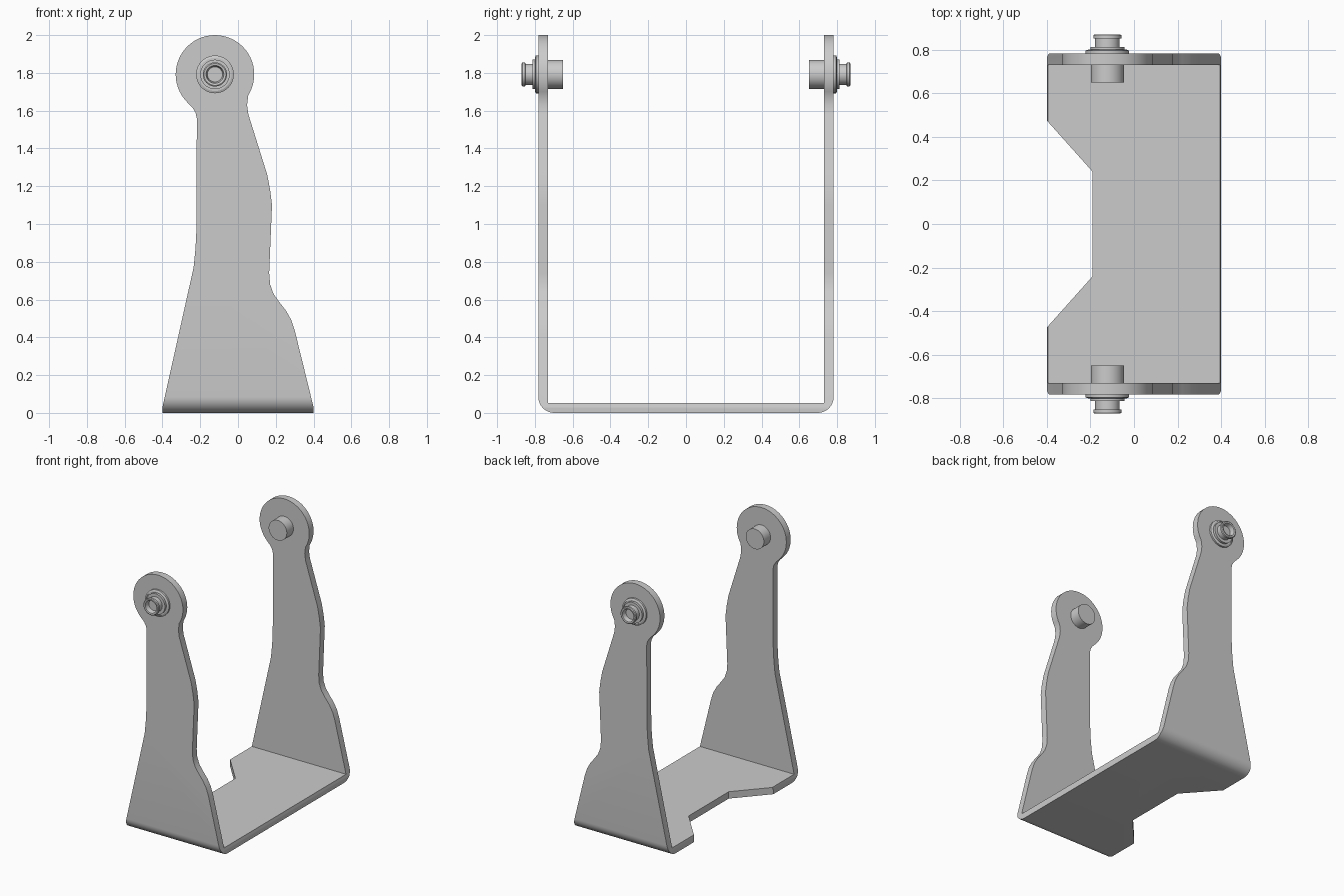
import bpy, bmesh
from math import sin, cos, pi, radians

if "Cube" in bpy.data.objects:
    bpy.data.objects.remove(bpy.data.objects["Cube"])

PX, PZ = -0.122, 1.792   # pivot centre


def mesh_object(name, bm):
    bmesh.ops.recalc_face_normals(bm, faces=bm.faces)
    me = bpy.data.meshes.new(name)
    bm.to_mesh(me)
    bm.free()
    ob = bpy.data.objects.new(name, me)
    bpy.context.collection.objects.link(ob)
    return ob


def prism(name, points, direction):
    bm = bmesh.new()
    face = bm.faces.new([bm.verts.new(p) for p in points])
    ext = bmesh.ops.extrude_face_region(bm, geom=[face])
    bmesh.ops.translate(bm, vec=direction,
                        verts=[v for v in ext["geom"] if isinstance(v, bmesh.types.BMVert)])
    return mesh_object(name, bm)


def boolean(target, cutter, op):
    mod = target.modifiers.new(op, 'BOOLEAN')
    mod.object, mod.operation, mod.solver = cutter, op, 'EXACT'
    bpy.context.view_layer.objects.active = target
    bpy.ops.object.modifier_apply(modifier=mod.name)
    bpy.data.objects.remove(cutter)


def smooth(ob, angle):
    bpy.ops.object.select_all(action='DESELECT')
    ob.select_set(True)
    bpy.context.view_layer.objects.active = ob
    bpy.ops.object.shade_smooth_by_angle(angle=radians(angle))


# bent strip: U section with rounded outer corners
W, T, R = 0.782, 0.052, 0.085
half = [(W - R + R * sin(a), R - R * cos(a)) for a in [i * pi / 20 for i in range(11)]]
half += [(W, 2.2), (W - T, 2.2), (W - T, T)]
section = half + [(-y, z) for y, z in reversed(half)]
bracket = prism("bracket", [(-0.5, y, z) for y, z in section], (1, 0, 0))

# arm outline seen from the front
right = [(0.40, -0.1), (0.40, 0.03), (0.302, 0.43), (0.283, 0.49), (0.255, 0.54),
         (0.22, 0.585), (0.188, 0.63), (0.17, 0.68), (0.165, 0.74), (0.18, 1.10),
         (0.17, 1.18), (0.155, 1.26), (0.055, 1.58), (0.048, 1.63)]
head = [(PX + 0.208 * cos(a), PZ + 0.208 * sin(a))
        for a in [radians(-32 + 257 * i / 40) for i in range(41)]]
left = [(-0.24, 1.615), (-0.225, 1.59), (-0.218, 1.56), (-0.22, 0.97), (-0.225, 0.87),
        (-0.235, 0.77), (-0.40, 0.03), (-0.40, -0.1)]
outline = prism("outline_cutter", [(x, -1, z) for x, z in right + head + left], (0, 2, 0))
boolean(bracket, outline, 'INTERSECT')

# notch in the base plate
notch = [(-0.61, -0.71), (-0.19, -0.24), (-0.19, 0.24), (-0.61, 0.71)]
boolean(bracket, prism("notch_cutter", [(x, y, -0.1) for x, y in notch], (0, 0, 0.2)),
        'DIFFERENCE')
smooth(bracket, 25)

# pivot pins: lathed profile of (radius, distance from centre)
profile = [(0, 0.65), (0.076, 0.65), (0.076, 0.775), (0.1, 0.775), (0.1, 0.795),
           (0.088, 0.80), (0.088, 0.795), (0.078, 0.795), (0.078, 0.812), (0.056, 0.812),
           (0.056, 0.85), (0.064, 0.852), (0.064, 0.866), (0.058, 0.87), (0.047, 0.868),
           (0.04, 0.835), (0, 0.835)]
for side, name in ((-1, "front_pin"), (1, "back_pin")):
    bm = bmesh.new()
    verts = [bm.verts.new((PX + r, side * y, PZ)) for r, y in profile]
    edges = [bm.edges.new(p) for p in zip(verts, verts[1:])]
    bmesh.ops.spin(bm, geom=verts + edges, cent=(PX, 0, PZ), axis=(0, 1, 0),
                   angle=2 * pi, steps=40, use_duplicate=False)
    bmesh.ops.remove_doubles(bm, verts=bm.verts, dist=0.0005)
    smooth(mesh_object(name, bm), 25)
